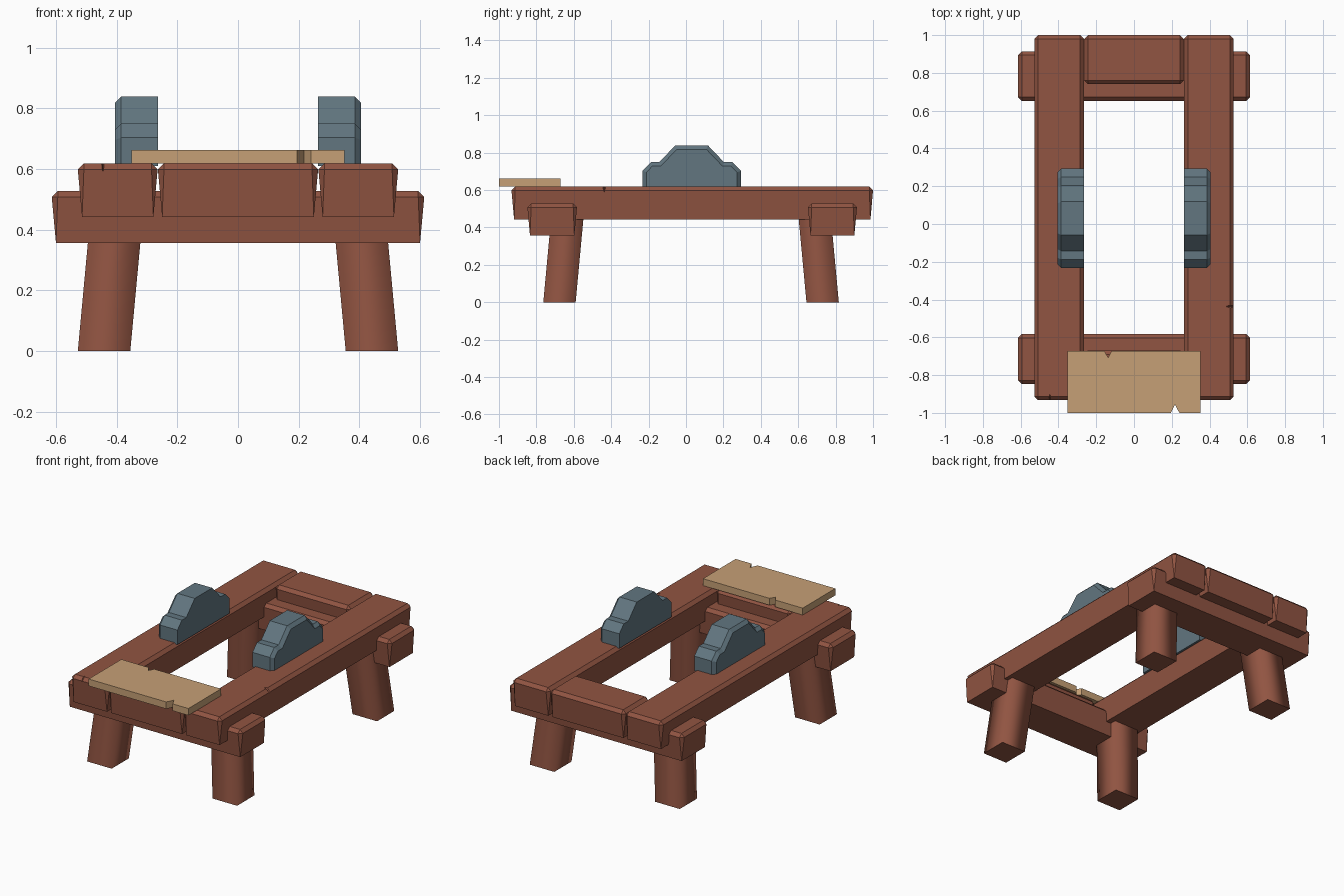
import bpy, bmesh

if "Cube" in bpy.data.objects:
    bpy.data.objects.remove(bpy.data.objects["Cube"])


def material(name, r, g, b):
    m = bpy.data.materials.new(name)
    m.diffuse_color = (r, g, b, 1)
    m.use_nodes = True
    m.node_tree.nodes["Principled BSDF"].inputs["Base Color"].default_value = m.diffuse_color
    return m


BROWN = material("red_brown_wood", 0.283, 0.089, 0.054)
GREY = material("blue_grey_metal", 0.122, 0.181, 0.216)
TAN = material("pale_wood", 0.565, 0.352, 0.181)


def finish(name, bm, mat):
    bmesh.ops.recalc_face_normals(bm, faces=bm.faces[:])
    me = bpy.data.meshes.new(name)
    bm.to_mesh(me)
    bm.free()
    if mat:
        me.materials.append(mat)
    ob = bpy.data.objects.new(name, me)
    bpy.context.collection.objects.link(ob)
    return ob


def loft(name, rings, mat, smooth_sides=False):
    """Solid skinned through rings that have equal point counts."""
    bm = bmesh.new()
    vs = [[bm.verts.new(p) for p in ring] for ring in rings]
    n = len(rings[0])
    for a, b in zip(vs, vs[1:]):
        for i in range(n):
            j = (i + 1) % n
            f = bm.faces.new((a[i], a[j], b[j], b[i]))
            f.smooth = smooth_sides
    bm.faces.new(vs[0])
    bm.faces.new(vs[-1])
    bmesh.ops.remove_doubles(bm, verts=bm.verts[:], dist=1e-5)
    return finish(name, bm, mat)


def timber(name, x0, x1, y0, y1, z0, z1):
    """Beam tapering downward, with chamfered top rim and corners."""
    c, t = 0.02, 0.014

    def ring(inset, cut, z):
        a, b, d, e = x0 + inset, x1 - inset, y0 + inset, y1 - inset
        return [(a + cut, d, z), (b - cut, d, z), (b, d + cut, z), (b, e - cut, z),
                (b - cut, e, z), (a + cut, e, z), (a, e - cut, z), (a, d + cut, z)]

    return loft(name, [ring(t, 0, z0), ring(0, c, z1 - c), ring(c, 0, z1)], BROWN)


def nick(ob, points):
    """Chip a small wedge out of a beam."""
    bm = bmesh.new()
    for p in points:
        bm.verts.new(p)
    bmesh.ops.convex_hull(bm, input=bm.verts[:])
    cutter = finish("nick_cutter", bm, None)
    cutter.hide_render = True
    mod = ob.modifiers.new("nick", 'BOOLEAN')
    mod.operation = 'DIFFERENCE'
    mod.solver = 'EXACT'
    mod.object = cutter
    bpy.context.view_layer.objects.active = ob
    bpy.ops.object.modifier_apply(modifier=mod.name)
    bpy.data.objects.remove(cutter)


# long side rails
left = timber("left_rail", -0.528, -0.265, -0.933, 1.0, 0.442, 0.618)
right = timber("right_rail", 0.265, 0.528, -0.933, 1.0, 0.442, 0.618)
nick(right, [(0.475, -0.437, 0.625), (0.545, -0.412, 0.63),
             (0.545, -0.462, 0.63), (0.535, -0.437, 0.585)])
nick(left, [(-0.445, -0.89, 0.625), (-0.465, -0.95, 0.63),
            (-0.43, -0.95, 0.63), (-0.445, -0.945, 0.58)])

# end planks between the rails
timber("front_plank", -0.264, 0.264, -0.933, -0.67, 0.442, 0.618)
timber("rear_plank", -0.264, 0.264, 0.74, 1.0, 0.442, 0.618)

# cross beams under the rails
timber("front_cross_beam", -0.614, 0.614, -0.848, -0.583, 0.356, 0.528)
timber("rear_cross_beam", -0.614, 0.614, 0.652, 0.914, 0.356, 0.528)

# splayed legs
for sx, side in ((-1, "left"), (1, "right")):
    for sy, yi, end in ((-1, 0.59, "front"), (1, 0.644, "rear")):
        rings = []
        for z in (0.0, 0.46):
            k = 0.093 * z
            xa, xb = sx * (0.355 - k), sx * (0.528 - k)
            ya, yb = sy * (yi - k), sy * (yi + 0.173 - k)
            rings.append([(xa, ya, z), (xb, ya, z), (xb, yb, z), (xa, yb, z)])
        loft(f"{end}_{side}_leg", rings, BROWN, smooth_sides=True)

# stepped side brackets with chamfered outer edge
outline = [(-0.232, 0.61), (-0.232, 0.703), (-0.187, 0.749), (-0.143, 0.749),
           (-0.058, 0.838), (0.118, 0.838), (0.203, 0.749), (0.248, 0.749),
           (0.294, 0.703), (0.294, 0.61)]
inset = [(-0.212, 0.61), (-0.212, 0.695), (-0.179, 0.729), (-0.134, 0.729),
         (-0.049, 0.818), (0.109, 0.818), (0.194, 0.729), (0.240, 0.729),
         (0.274, 0.695), (0.274, 0.61)]
for s, side in ((-1, "left"), (1, "right")):
    loft(f"{side}_bracket", [[(s * x, y, z) for y, z in pts] for x, pts in
         ((0.264, outline), (0.386, outline), (0.406, inset))], GREY)

# loose board with a notch in each long edge
board = [(-0.351, -1.0), (0.195, -1.0), (0.217, -0.955), (0.24, -1.0), (0.351, -1.0),
         (0.351, -0.672), (-0.118, -0.672), (-0.137, -0.707), (-0.157, -0.672),
         (-0.351, -0.672)]
loft("board", [[(x, y, z) for x, y in board] for z in (0.618, 0.662)], TAN)
